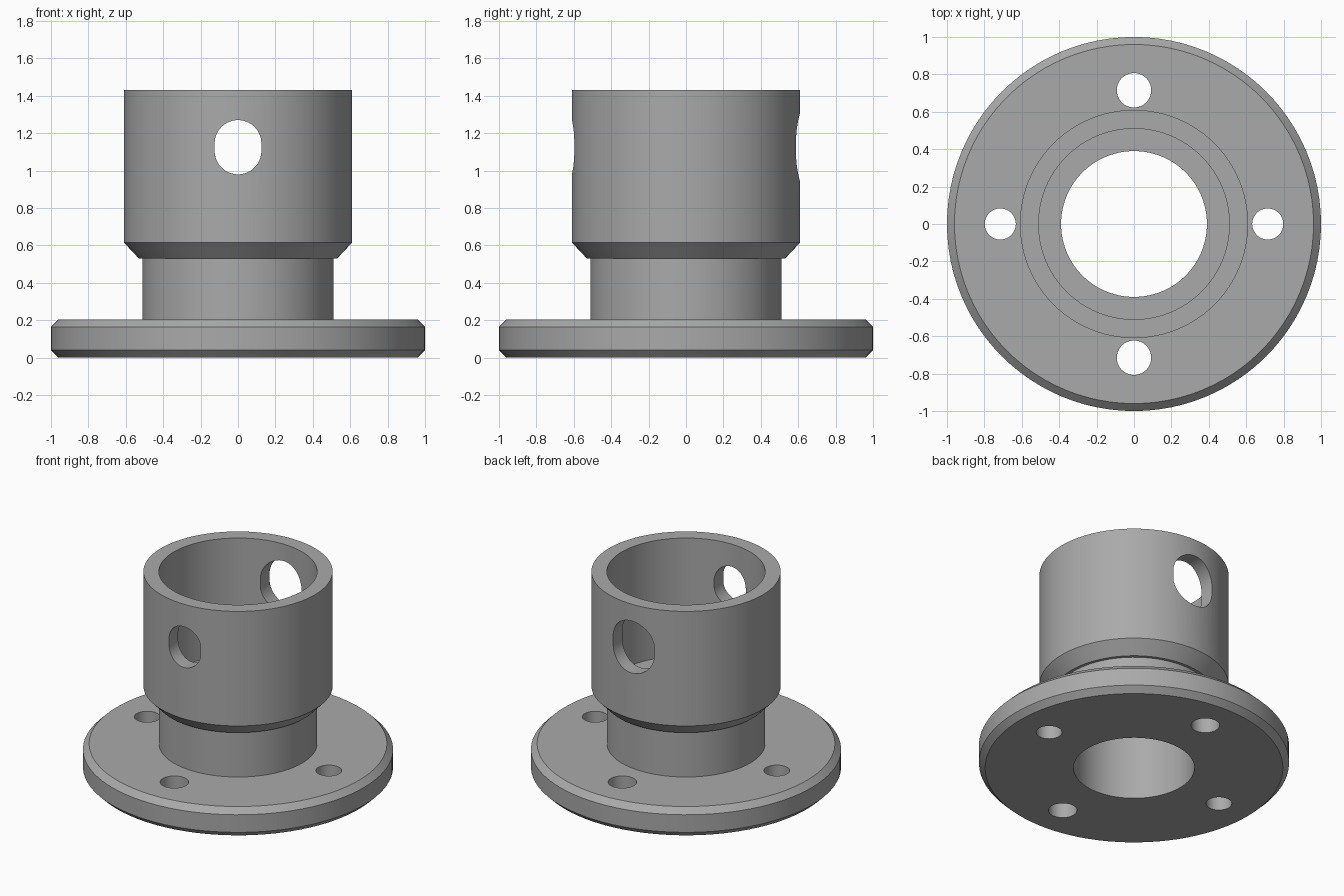
import bpy, bmesh, math
from mathutils import Vector

cube = bpy.data.objects.get("Cube")
if cube:
    bpy.data.objects.remove(cube, do_unlink=True)

SEGMENTS = 96

grey = bpy.data.materials.new("machined_grey")
grey.use_nodes = True
colour = (0.4, 0.4, 0.4, 1)
grey.diffuse_color = colour
grey.node_tree.nodes["Principled BSDF"].inputs["Base Color"].default_value = colour


def make_object(name, bm):
    bmesh.ops.recalc_face_normals(bm, faces=bm.faces)
    mesh = bpy.data.meshes.new(name)
    bm.to_mesh(mesh)
    bm.free()
    mesh.materials.append(grey)
    obj = bpy.data.objects.new(name, mesh)
    bpy.context.collection.objects.link(obj)
    return obj


def lathe(name, profile):
    """Revolve a closed (radius, height) outline around z."""
    bm = bmesh.new()
    verts = [bm.verts.new((r, 0, z)) for r, z in profile]
    edges = [bm.edges.new((v, verts[i - 1])) for i, v in enumerate(verts)]
    bmesh.ops.spin(bm, geom=verts + edges, cent=(0, 0, 0), axis=(0, 0, 1),
                   angle=math.tau, steps=SEGMENTS, use_merge=True)
    bmesh.ops.remove_doubles(bm, verts=bm.verts, dist=1e-5)
    return make_object(name, bm)


def slot_cutter(name, centre, radius, stretch, u, v, axis):
    """Prism with a rounded slot outline, lengthened along v."""
    u, v, axis = Vector(u), Vector(v), Vector(axis)
    bm = bmesh.new()
    outline = []
    for i in range(48):
        a = math.tau * (i + 0.5) / 48
        lift = math.copysign(stretch, math.sin(a))
        outline.append(bm.verts.new(Vector(centre) + u * radius * math.cos(a)
                                    + v * (radius * math.sin(a) + lift)))
    face = bm.faces.new(outline)
    result = bmesh.ops.extrude_face_region(bm, geom=[face])
    moved = [g for g in result["geom"] if isinstance(g, bmesh.types.BMVert)]
    bmesh.ops.translate(bm, verts=moved, vec=axis)
    obj = make_object(name, bm)
    obj.hide_render = True
    return obj


# Chamfered flange, neck and cup with a stepped bore, as one turned body
body = lathe("flanged_socket", [
    (0.39, 0), (0.96, 0), (1, 0.04), (1, 0.165), (0.96, 0.205),   # flange
    (0.51, 0.205), (0.51, 0.53),                                  # neck
    (0.53, 0.53), (0.61, 0.615), (0.61, 1.43),                    # cup outside
    (0.51, 1.43), (0.51, 0.59), (0.39, 0.59),                     # cup inside
])

X, Y, Z = (1, 0, 0), (0, 1, 0), (0, 0, 1)
cutters = []

# Bolt holes through the flange
for side in (-1, 1):
    for name, centre, radius in (("side", (side * 0.715, 0, -0.1), 0.083),
                                 ("end", (0, side * 0.715, -0.1), 0.092)):
        cutters.append(slot_cutter("bolt_hole_" + name, centre, radius, 0, X, Y, (0, 0, 0.45)))

# Slots through the cup wall: small in front, larger behind
cutters.append(slot_cutter("front_slot", (0, -0.8, 1.125), 0.125, 0.02, X, Z, (0, 0.6, 0)))
cutters.append(slot_cutter("back_slot", (0, 0.2, 1.125), 0.163, 0.022, X, Z, (0, 0.6, 0)))

bpy.context.view_layer.objects.active = body
for cutter in cutters:
    mod = body.modifiers.new(cutter.name, "BOOLEAN")
    mod.operation = "DIFFERENCE"
    mod.solver = "EXACT"
    mod.object = cutter
    bpy.ops.object.modifier_apply(modifier=mod.name)
    bpy.data.objects.remove(cutter, do_unlink=True)

bpy.ops.object.select_all(action="DESELECT")
body.select_set(True)
bpy.ops.object.shade_smooth_by_angle(angle=math.radians(30))
